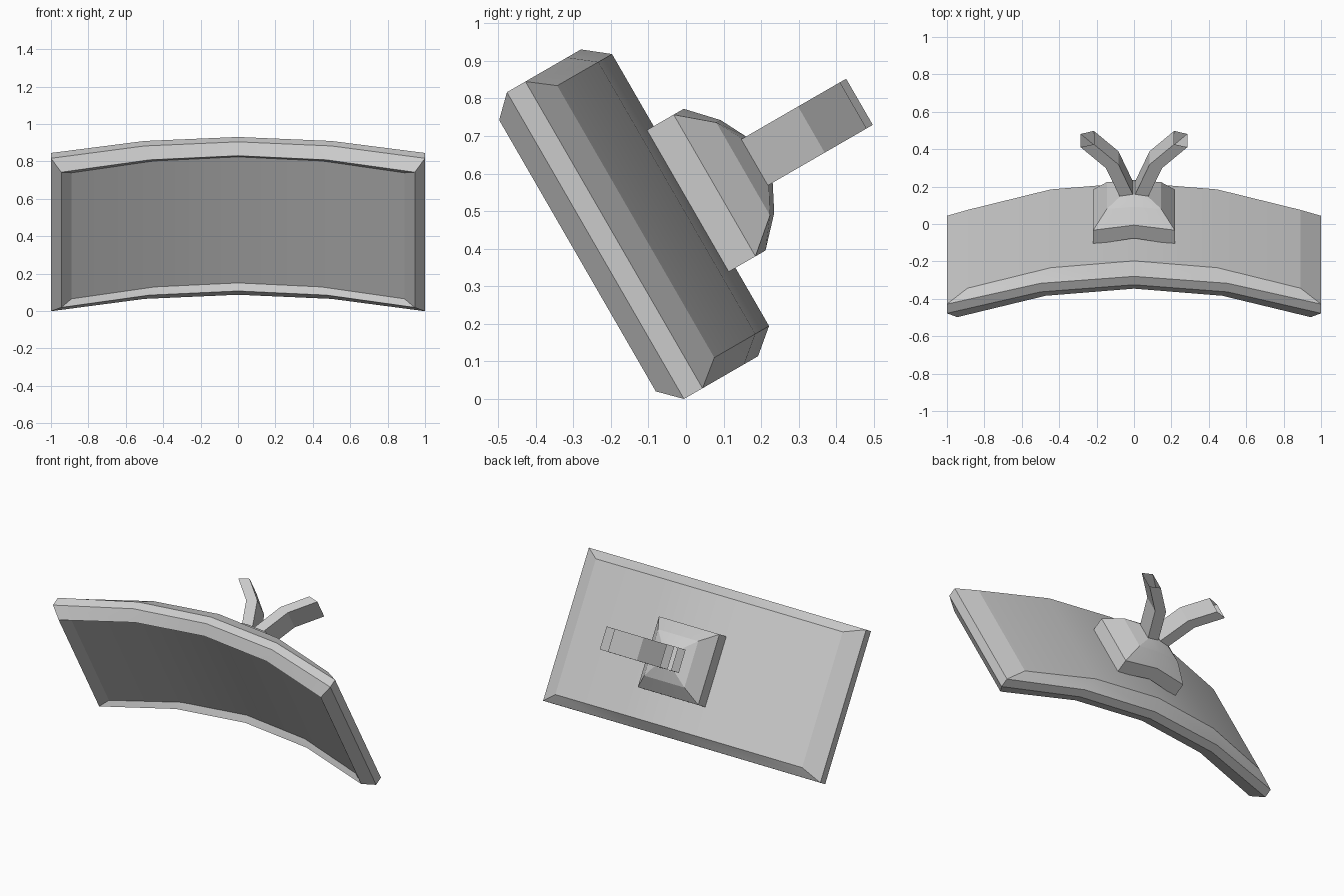
import bpy, bmesh, math
from mathutils import Vector

if "Cube" in bpy.data.objects:
    bpy.data.objects.remove(bpy.data.objects["Cube"])

# Local frame: x across, a = along the backward normal, b = up the tilted panel
def P(x, a, b):
    c, s = math.cos(math.radians(30)), 0.5
    return Vector((x, c * a - s * b, s * a + c * b))

def make(name, verts, faces, smooth=None, closed=True):
    me = bpy.data.meshes.new(name)
    me.from_pydata([P(*v) for v in verts], [], faces)
    bm = bmesh.new()
    bm.from_mesh(me)
    bmesh.ops.recalc_face_normals(bm, faces=bm.faces)
    bm.to_mesh(me)
    bm.free()
    ob = bpy.data.objects.new(name, me)
    bpy.context.collection.objects.link(ob)
    if smooth:
        bpy.ops.object.select_all(action='DESELECT')
        ob.select_set(True)
        bpy.context.view_layer.objects.active = ob
        bpy.ops.object.shade_smooth_by_angle(angle=math.radians(smooth))
    return ob

def bridge(rings):
    """Walls joining stacked rings of equal length."""
    n = len(rings[0])
    verts = [v for r in rings for v in r]
    faces = [(k*n + i, k*n + (i+1) % n, (k+1)*n + (i+1) % n, (k+1)*n + i)
             for k in range(len(rings) - 1) for i in range(n)]
    return verts, faces

def strip_caps(m, o):
    """Quads joining the lower row to the upper row of one ring."""
    n = 2 * m
    return [(o + i, o + i + 1, o + n - 2 - i, o + n - 1 - i) for i in range(m - 1)]

def bowed_ring(half, a_end, a_mid, b0, b1, cols):
    row = [(half * t, a_mid + (a_end - a_mid) * t * t) for t in cols]
    return [(x, a, b0) for x, a in row] + [(x, a, b1) for x, a in reversed(row)]

def bowed_solid(name, specs, cols, smooth):
    verts, faces = bridge([bowed_ring(*s, cols) for s in specs])
    m = len(cols)
    faces += strip_caps(m, 0) + strip_caps(m, 2 * m * (len(specs) - 1))
    return make(name, verts, faces, smooth)

# Bowed panel: recessed front floor, front lip, rim front, rim back, back face
bowed_solid("curved_panel", [
    (0.89, -0.018, 0.152, 0.086, 0.864),
    (0.945, -0.06, 0.116, 0.057, 0.892),
    (1.0, -0.005, 0.171, 0.002, 0.946),
    (1.0, 0.052, 0.223, 0.002, 0.946),
    (0.89, 0.12, 0.2885, 0.057, 0.894)], (-1, -0.5, 0, 0.5, 1), 13)

# Stepped, domed mounting block on the back
M = 0.454
bowed_solid("mount_block", [
    (0.218, 0.262, 0.30, M - 0.218, M + 0.218),
    (0.218, 0.35, 0.381, M - 0.218, M + 0.218),
    (0.145, 0.438, 0.451, M - 0.143, M + 0.143),
    (0.073, 0.475, 0.487, M - 0.073, M + 0.073)], (-1, 0, 1), 13)

# Two bent, open-ended prongs forming a V
for side, label in ((-1, "left"), (1, "right")):
    prof = [(0, 0.47), (0.075, 0.47), (0.15, 0.648), (0.285, 0.777),
            (0.215, 0.796), (0.083, 0.67)]
    rings = [[(side * x, a, b) for x, a in prof] for b in (M - 0.071, M + 0.071)]
    verts, faces = bridge(rings)
    faces = [f for f in faces if f[:2] != (3, 4)]
    for o in (0, 6):
        faces += [(o, o + 1, o + 2, o + 5), (o + 5, o + 2, o + 3, o + 4)]
    make(label + "_prong", verts, faces)
